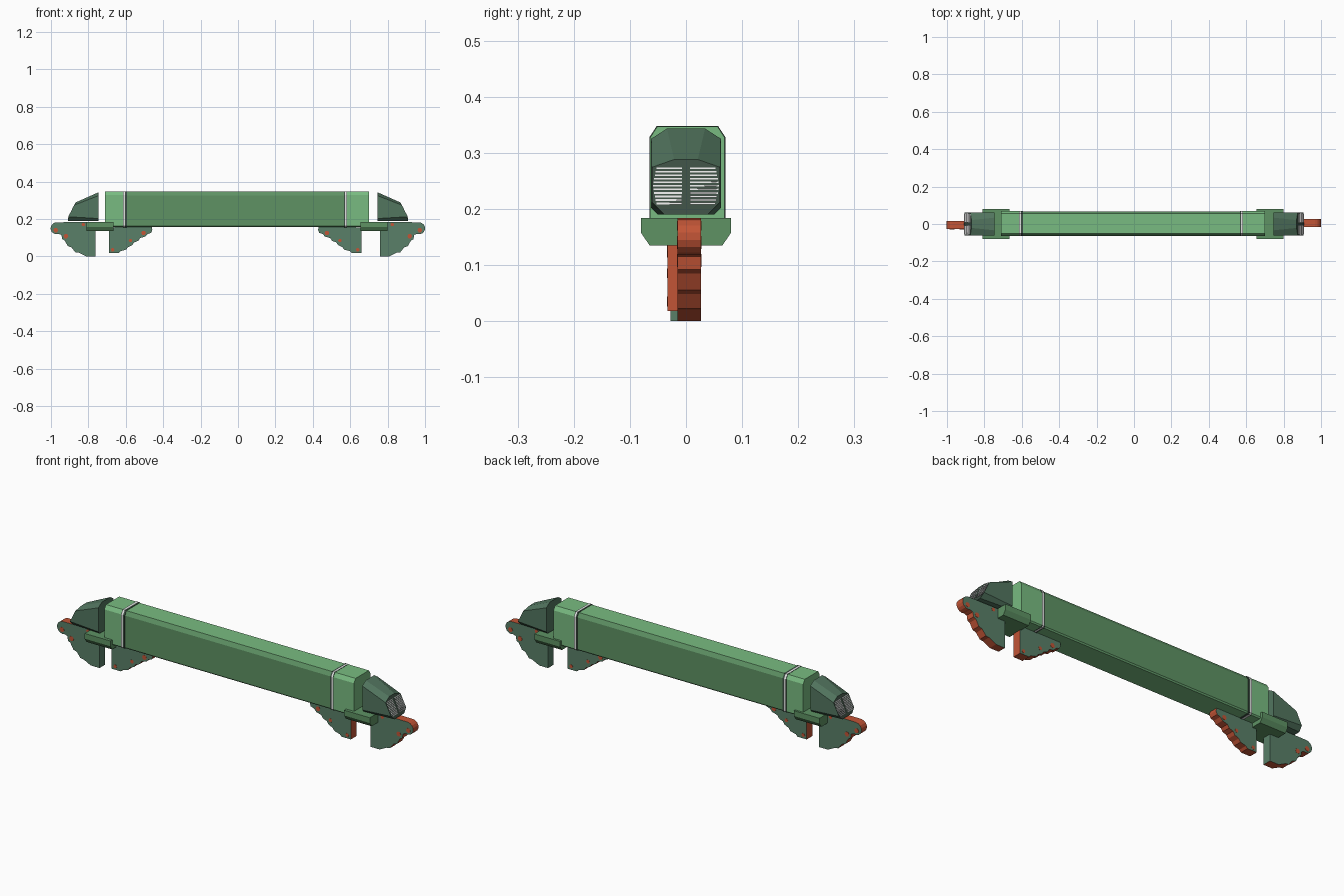
import bpy, bmesh, math
from mathutils import Vector

if "Cube" in bpy.data.objects:
    bpy.data.objects.remove(bpy.data.objects["Cube"])

def mat(name, c):
    m = bpy.data.materials.new(name)
    m.diffuse_color = (*c, 1)
    m.use_nodes = True
    m.node_tree.nodes["Principled BSDF"].inputs["Base Color"].default_value = m.diffuse_color
    return m

LIGHT = mat("light green", (.19, .50, .22))
MID = mat("mid green", (.112, .29, .127))
HEAD = mat("deep grey green", (.085, .18, .115))
DARK = mat("grey green", (.10, .215, .14))
BLACK = mat("dark green", (.045, .075, .055))
RED = mat("rust red", (.54, .09, .037))
WHITE = mat("pale grey", (.75, .75, .75))

def loft(name, rings, mats, rule=None):
    """Closed solid through rings of 3D points; rule(normal, centre) gives the slot."""
    bm = bmesh.new()
    vs = [[bm.verts.new(p) for p in r] for r in rings]
    n = len(vs[0])
    for a, b in zip(vs, vs[1:]):
        for i in range(n):
            j = (i + 1) % n
            bm.faces.new((a[i], a[j], b[j], b[i]))
    bm.faces.new(vs[0])
    bm.faces.new(vs[-1])
    bmesh.ops.recalc_face_normals(bm, faces=bm.faces)
    bm.normal_update()
    if rule:
        for f in bm.faces:
            f.material_index = rule(f.normal, f.calc_center_median())
    me = bpy.data.meshes.new(name)
    bm.to_mesh(me)
    bm.free()
    ob = bpy.data.objects.new(name, me)
    bpy.context.collection.objects.link(ob)
    for m in mats:
        me.materials.append(m)
    return ob

def section(x, pts):
    return [(x, y, z) for y, z in pts]

def octagon(y0, y1, z0, z1, cy, cz, cb):
    return [(y0 + cb, z0), (y1 - cb, z0), (y1, z0 + cb), (y1, z1 - cz),
            (y1 - cy, z1), (y0 + cy, z1), (y0, z1 - cz), (y0, z0 + cb)]

# long beam: darker sides in the middle, light top and underside, light end sleeves
prof = octagon(-.063, .068, .157, .346, .013, .02, .006)
sleeve = octagon(-.064, .069, .156, .347, .013, .02, .006)
loft("beam_middle", [section(-.60, prof), section(.57, prof)], [MID, LIGHT],
     lambda n, c: 1 if abs(n.z) > .65 else 0)
loft("beam_sleeve_left", [section(-.71, sleeve), section(-.60, sleeve)], [LIGHT])
loft("beam_sleeve_right", [section(.57, sleeve), section(.70, sleeve)], [LIGHT])

# thin bands around the beam
band = octagon(-.065, .07, .155, .348, .013, .02, .006)
for side, xs in (("left", (-.615, -.612, -.603, -.594)), ("right", (.566, .573, .581, .584))):
    for k, m in enumerate((BLACK, WHITE, BLACK)):
        loft(f"band_{side}_{k}", [section(xs[k], band), section(xs[k + 1], band)], [m])

# fin outlines for the right-hand end (x, z)
outer = [(.76, 0), (.81, 0), (.85, .02), (.868, .022), (.888, .048), (.908, .055),
         (.925, .085), (.938, .092), (.942, .115)]
outer += [(.968 + .032 * math.cos(a), .15 + .032 * math.sin(a))
          for a in [math.radians(d) for d in range(-110, 91, 25)]]
outer += [(.76, .184)]
inner = [(.66, .155), (.66, .018), (.608, .018), (.598, .028), (.568, .036), (.557, .05),
         (.535, .06), (.525, .075), (.503, .083), (.493, .098), (.465, .106),
         (.452, .12), (.434, .126), (.428, .142), (.432, .16)]

def fin(name, pts, s, dx, y0, y1, spots, green_cut):
    rings = [[(s * (x + dx), y, z) for x, z in pts] for y in (y0, y1)]
    def rule(n, c):
        if abs(n.y) > .5 or (green_cut and n.x * s < -.9 and abs(c.x) < .8):
            return 0
        return 1
    loft(name, rings, [DARK, RED], rule)
    # small red plates along the carved edge, on both faces
    for i, (x, z, r) in enumerate(spots):
        for y in (y0, y1):
            d = .001 if y == y1 else -.001
            loft(f"{name}_spot", [[(s * (x + dx) + r * math.cos(k * math.pi / 3), yy,
                                    z + r * math.sin(k * math.pi / 3))
                                   for k in range(6)] for yy in (y, y + d)], [RED])

for s, side in ((1, "right"), (-1, "left")):
    # outer and inner carved fins
    oy = (-.015, .027) if s > 0 else (-.028, .016)
    fin("outer_fin_" + side, outer, s, 0 if s > 0 else .002, *oy,
        [(.972, .14, .013), (.918, .108, .013), (.825, .17, .01)], True)
    fin("inner_fin_" + side, inner, s, 0 if s > 0 else .03, -.033, .012,
        [(.475, .125, .013), (.545, .085, .01), (.64, .035, .01)], False)

    # crosswise bracket under the beam end
    br = [(-.065, .135), (.065, .135), (.08, .157), (.08, .184), (-.08, .184), (-.08, .157)]
    x0, x1 = (.655, .80) if s > 0 else (.665, .81)
    loft("bracket_" + side, [section(s * x0, br), section(s * x1, br)], [MID])

    # tapered head: sloping top, then a raked nose
    back = octagon(-.062, .062, .19, .343, .028, .018, .012)
    front = octagon(-.061, .061, .19, .288, .04, .014, .022)
    rake = lambda z: .91 - max(0, z - .205) * .5
    rings = [section(s * .745, back), [(s * rake(z), y, z) for y, z in front]]
    loft("head_" + side, rings, [HEAD, BLACK],
         lambda n, c, s=s: 1 if n.x * s > .75 else 0)

    # pale grille slats on the nose, split by a dark centre strip
    for i in range(11):
        z = .208 + i * .0063
        w = .059 - .0012 * abs(i - 5)
        for a, b in ((-w, -.007), (.007, w)):
            pts = [(a, z), (b, z), (b, z + .003), (a, z + .003)]
            loft(f"grille_slat_{side}_{i}",
                 [[(s * (rake(zz) + d), y, zz) for y, zz in pts] for d in (-.002, .001)], [WHITE])
